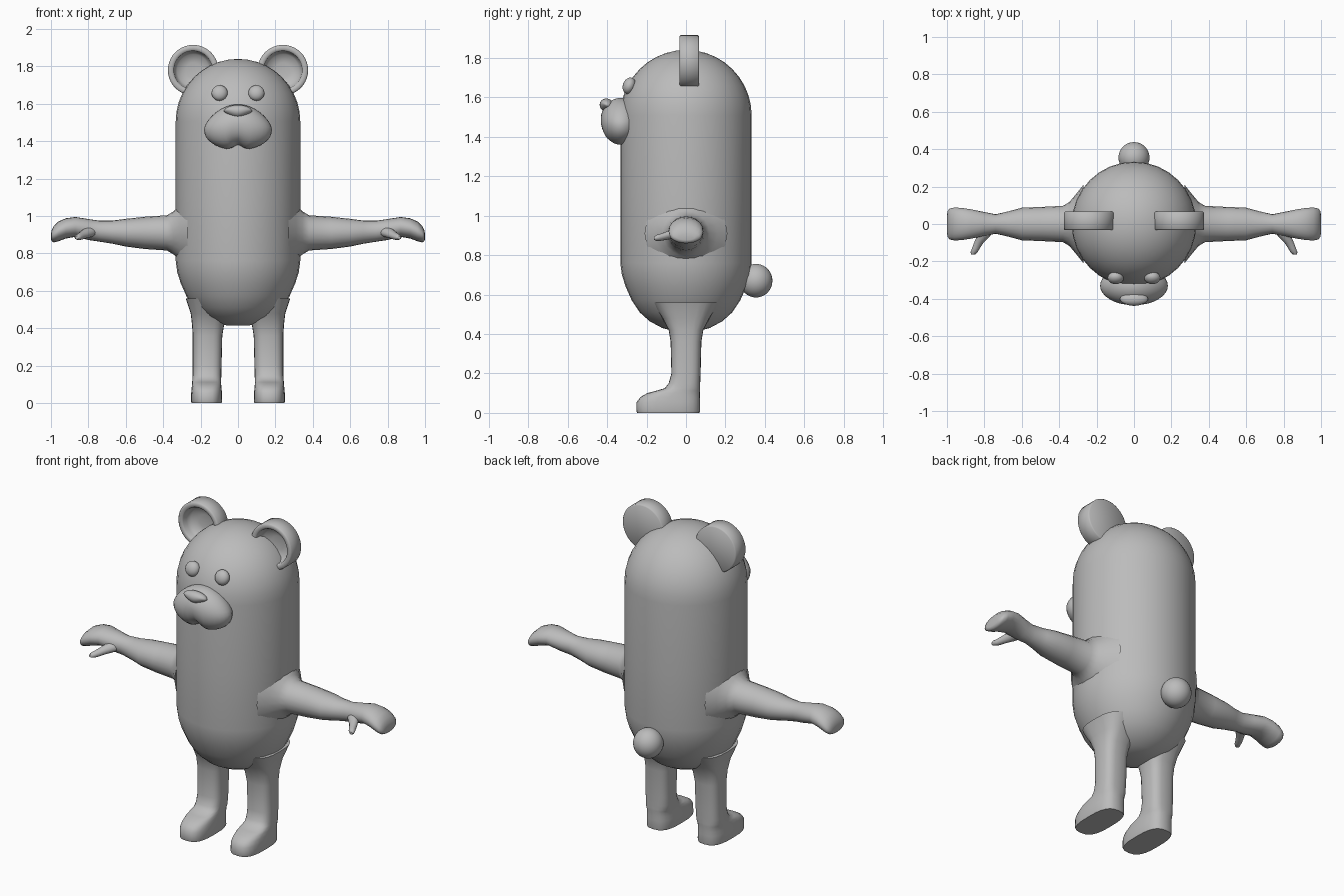
import bpy, bmesh
from math import sin, cos, pi, exp, sqrt, radians, copysign
from mathutils import Vector, Matrix

cube = bpy.data.objects.get("Cube")
if cube:
    bpy.data.objects.remove(cube)

grey = bpy.data.materials.new("plain grey")
grey.use_nodes = True
COLOUR = (0.5, 0.5, 0.5, 1)
grey.diffuse_color = COLOUR
grey.node_tree.nodes["Principled BSDF"].inputs["Base Color"].default_value = COLOUR


def finish(name, bm, mirror=False, sharp=50):
    """Turn a bmesh into a smooth shaded object, optionally mirrored across x."""
    bmesh.ops.recalc_face_normals(bm, faces=bm.faces)
    me = bpy.data.meshes.new(name)
    bm.to_mesh(me)
    bm.free()
    me.materials.append(grey)
    me.shade_smooth()
    me.set_sharp_from_angle(angle=radians(sharp))
    ob = bpy.data.objects.new(name, me)
    bpy.context.collection.objects.link(ob)
    if mirror:
        ob.modifiers.new("Mirror", 'MIRROR').use_mirror_merge = False
    return ob


def bridge(bm, loops, closed=False):
    n = len(loops[0])
    for a, b in zip(loops, loops[1:] + loops[:1] if closed else loops[1:]):
        for i in range(n):
            j = (i + 1) % n
            bm.faces.new((a[i], a[j], b[j], b[i]))
    if not closed:
        bm.faces.new(loops[0])
        bm.faces.new(loops[-1])


def loft(name, rings, axis, sides=20, power=1.0, mirror=True):
    """Rings are (x, y, z, radius u, radius v), lying across the given axis."""
    u, v = {'X': ((0, 1, 0), (0, 0, 1)), 'Y': ((1, 0, 0), (0, 0, 1)),
            'Z': ((1, 0, 0), (0, 1, 0))}[axis]
    u, v = Vector(u), Vector(v)
    bm = bmesh.new()
    loops = []
    for x, y, z, ru, rv in rings:
        loop = []
        for i in range(sides):
            c, s = cos(2 * pi * i / sides), sin(2 * pi * i / sides)
            c, s = (copysign(abs(k) ** power, k) for k in (c, s))
            loop.append(bm.verts.new(Vector((x, y, z)) + u * c * ru + v * s * rv))
        loops.append(loop)
    bridge(bm, loops)
    return finish(name, bm, mirror)


def ball(name, centre, size, shape=None, tilt=0, mirror=False):
    """Ellipsoid; shape remaps points of the unit ball first."""
    bm = bmesh.new()
    bmesh.ops.create_uvsphere(bm, u_segments=32, v_segments=20, radius=1)
    for v in bm.verts:
        if shape:
            v.co = shape(*v.co)
    bm.transform(Matrix.Translation(centre) @ Matrix.Rotation(tilt, 4, 'X')
                 @ Matrix.Diagonal((*size, 1)))
    return finish(name, bm, mirror, 80)


# Body: a tall capsule with a slightly pointed underside
R = 0.333
profile = [(0.415, 0.06), (0.43, 0.12), (0.465, 0.185), (0.51, 0.235),
           (0.57, 0.275), (0.64, 0.306), (0.70, 0.325), (0.76, R), (1.1, R)]
for i in range(10):
    a = i * pi / 20
    profile.append((1.507 + R * sin(a), R * cos(a)))
profile.append((1.839, 0.012))
loft("body", [(0, 0, z, r, r) for z, r in profile], 'Z', sides=32, mirror=False)

# Arms with flared shoulders, narrow wrists and drooping hands
loft("arms", [
    (0.27, 0, 0.91, 0.21, 0.19), (0.31, 0, 0.91, 0.16, 0.15),
    (0.345, 0, 0.91, 0.118, 0.115), (0.38, 0, 0.91, 0.097, 0.094),
    (0.50, 0, 0.91, 0.091, 0.086), (0.60, 0, 0.911, 0.087, 0.074),
    (0.67, 0, 0.914, 0.068, 0.062), (0.74, 0, 0.919, 0.052, 0.056),
    (0.80, 0, 0.928, 0.064, 0.056), (0.87, 0, 0.942, 0.078, 0.053),
    (0.92, 0, 0.934, 0.086, 0.054), (0.96, 0, 0.918, 0.088, 0.053),
    (0.985, 0, 0.903, 0.083, 0.044), (0.997, 0, 0.894, 0.068, 0.028),
    (1.0, 0, 0.89, 0.045, 0.014)], 'X')
loft("thumbs", [
    (0.79, -0.03, 0.92, 0.045, 0.03), (0.805, -0.065, 0.91, 0.035, 0.026),
    (0.83, -0.10, 0.898, 0.025, 0.021), (0.845, -0.13, 0.89, 0.021, 0.018),
    (0.855, -0.15, 0.887, 0.019, 0.015), (0.86, -0.163, 0.885, 0.01, 0.008)],
    'Y', sides=12)

# Legs running down into long flat feet
loft("legs", [
    (0.15, 0, 0.56, 0.13, 0.17), (0.155, 0, 0.48, 0.098, 0.12),
    (0.16, 0, 0.42, 0.086, 0.088), (0.163, 0, 0.36, 0.079, 0.078),
    (0.165, 0, 0.20, 0.077, 0.074), (0.166, -0.008, 0.15, 0.077, 0.08),
    (0.167, -0.018, 0.125, 0.077, 0.09), (0.168, -0.04, 0.112, 0.077, 0.112),
    (0.168, -0.063, 0.10, 0.078, 0.134), (0.168, -0.08, 0.08, 0.08, 0.151),
    (0.168, -0.09, 0.055, 0.082, 0.16), (0.168, -0.09, 0.01, 0.083, 0.161),
    (0.168, -0.09, 0, 0.08, 0.158)], 'Z', sides=24, power=0.7)

# Ears: round dishes with a raised rim at the front
loft("ears", [(0.24, y, 1.78, r, r) for y, r in (
    (0.066, 0.128), (0.06, 0.135), (-0.026, 0.135), (-0.033, 0.128),
    (-0.033, 0.109), (-0.026, 0.103), (0.0, 0.1), (0.025, 0.085),
    (0.035, 0.04))], 'Y', sides=40)


# Muzzle: narrower on top, split into two cheeks below
def cheeks(x, y, z):
    cleft = exp(-(x / 0.16) ** 2) * min(1, max(0, 0.3 - z))
    width = 1 - 0.22 * max(z, 0) + 0.12 * max(-z, 0)
    return Vector((x * width, y + 0.22 * cleft, z + 0.2 * cleft * max(-z, 0)))


ball("muzzle", (0, -0.33, 1.475), (0.18, 0.105, 0.122), cheeks)


# Nose: a rounded triangle
def triangle(x, y, z):
    return Vector((x * (1 + 0.45 * z if z < 0 else 1), y, z))


ball("nose", (0, -0.402, 1.56), (0.075, 0.036, 0.033), triangle, tilt=-0.4)

# Eyes and tail
ball("eyes", (0.098, -0.288, 1.658), (0.043, 0.032, 0.043), tilt=-0.35, mirror=True)
ball("tail", (0, 0.355, 0.67), (0.083, 0.083, 0.085))
